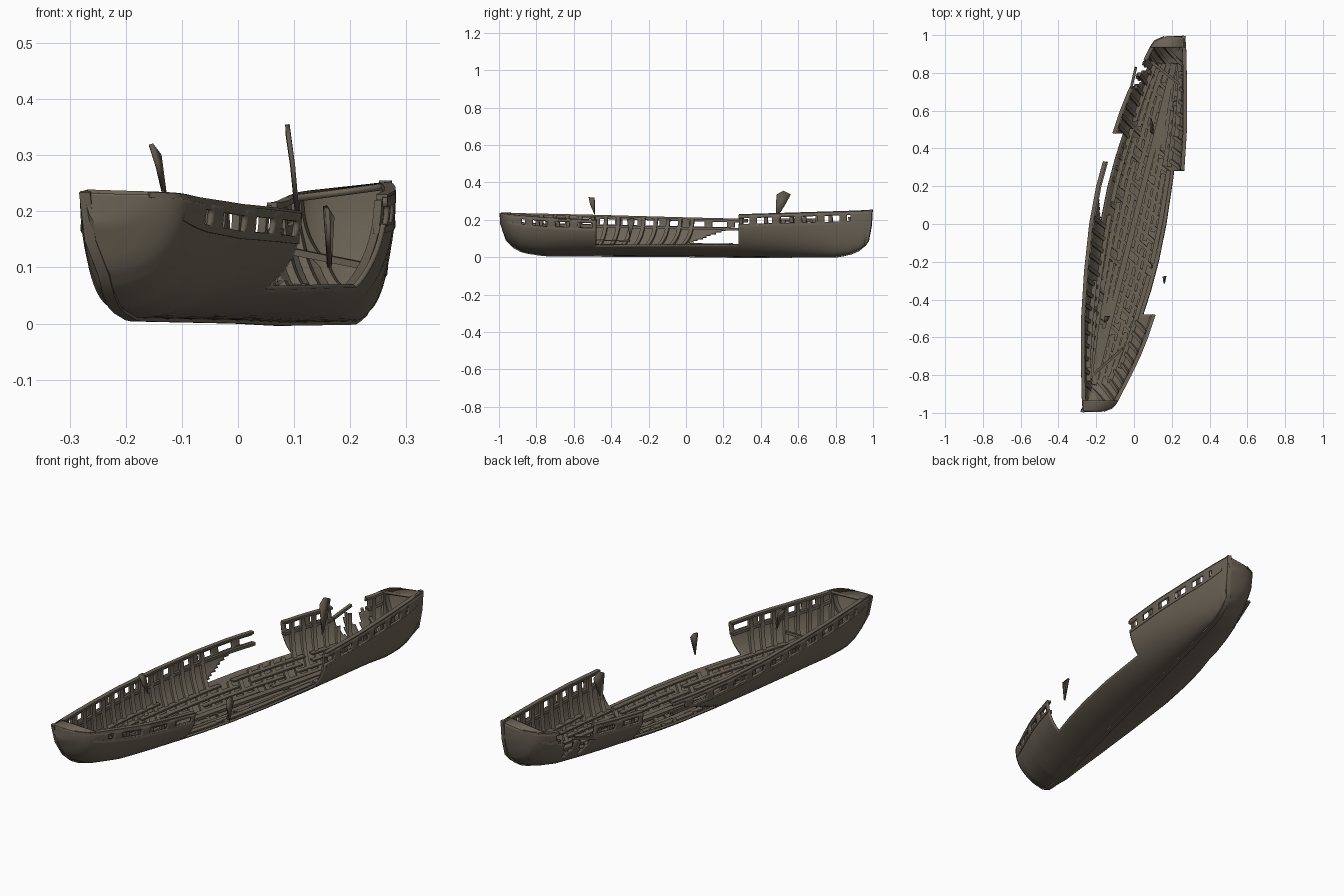
import bpy, bmesh, math, random
from mathutils import Vector

if "Cube" in bpy.data.objects:
    bpy.data.objects.remove(bpy.data.objects["Cube"])

random.seed(4)

def mat(name, c):
    m = bpy.data.materials.new(name)
    m.diffuse_color = (*c, 1)
    m.use_nodes = True
    m.node_tree.nodes["Principled BSDF"].inputs["Base Color"].default_value = m.diffuse_color
    return m

WOOD = mat("weathered wood", (0.15, 0.125, 0.093))
DARK = mat("dark wood", (0.115, 0.096, 0.072))

# Hull lines: port rim x by y (starboard is its half-turn image), keel height, rim heights
PORT = [(-.99, -.268), (-.9, -.273), (-.7, -.277), (-.5, -.276), (-.25, -.26), (0, -.233), (.2, -.196),
        (.35, -.155), (.48, -.11), (.6, -.07), (.7, -.03), (.8, .018), (.9, .07), (.94, .09),
        (.965, .108), (.98, .135), (.99, .175)]
KEELZ = [(-.99, .18), (-.96, .10), (-.93, .065), (-.87, .032), (-.75, .014), (0, .01), (.3, .006),
         (.8, .008), (.87, .02), (.94, .05), (.97, .09), (.99, .18)]
SHEER = {-1: [(-.99, .233), (-.5, .222), (0, .208), (.33, .2), (.7, .203), (.9, .212), (.99, .235)],
         1: [(-.99, .23), (-.9, .22), (-.75, .208), (-.48, .196), (.28, .225), (.99, .247)]}

def lerp(tab, y):
    if y <= tab[0][0]:
        return tab[0][1]
    for (a, p), (b, q) in zip(tab, tab[1:]):
        if y <= b:
            return p + (q - p) * (y - a) / (b - a)
    return tab[-1][1]

def rim(y, side):
    return lerp(PORT, y) if side < 0 else -lerp(PORT, -y)

def hull(y, side, zn, inset=0.0):
    """Point on the hull: side -1 port / +1 starboard, zn 0 keel .. 1 rim."""
    n = 2.15
    s = (1 - (1 - zn) ** n) ** (1 / n)
    kx, kz = .25 * y, lerp(KEELZ, y) + inset
    return Vector((kx + (rim(y, side) - side * inset - kx) * s, y, kz + (lerp(SHEER[side], y) - kz) * zn))

def lost(y, z, side):
    """True where the planking is broken away."""
    if side > 0:
        return -.48 < y < .28 and z > .064
    if z > .07 and 0 < y < .48:
        return y > .33 or z < .07 + .12 * y / .33
    return .72 < y < .87 and z > .12 + .05 * math.sin(y * 90)

def finish(name, bm, material, thick=0, angle=30):
    bmesh.ops.remove_doubles(bm, verts=bm.verts, dist=1e-5)
    bmesh.ops.recalc_face_normals(bm, faces=bm.faces)
    me = bpy.data.meshes.new(name)
    bm.to_mesh(me)
    bm.free()
    ob = bpy.data.objects.new(name, me)
    bpy.context.collection.objects.link(ob)
    me.materials.append(material)
    if thick:
        mod = ob.modifiers.new("thickness", "SOLIDIFY")
        mod.thickness, mod.offset = thick, 0
    bpy.context.view_layer.objects.active = ob
    ob.select_set(True)
    bpy.ops.object.shade_smooth_by_angle(angle=math.radians(angle))
    ob.select_set(False)
    return ob

def sweep(bm, pts, w, h, side=None):
    """Rectangular timber along a path."""
    rings = []
    for i, p in enumerate(pts):
        t = (pts[min(i + 1, len(pts) - 1)] - pts[max(i - 1, 0)]).normalized()
        s = Vector(side).normalized() if side else t.cross(Vector((0, 0, 1))).normalized()
        u = s.cross(t).normalized()
        rings.append([bm.verts.new(p + s * a * w / 2 + u * b * h / 2)
                      for a, b in ((-1, -1), (1, -1), (1, 1), (-1, 1))])
    for a, b in zip(rings, rings[1:]):
        for k in range(4):
            bm.faces.new((a[k], a[(k + 1) % 4], b[(k + 1) % 4], b[k]))
    bm.faces.new(rings[0])
    bm.faces.new(rings[-1][::-1])

def span(a, b, n):
    return [a + (b - a) * i / n for i in range(n + 1)]

# Planked shell with broken gaps and bulwark openings
YS = [-.99, -.985, -.98, -.97, -.96, -.95] + span(-.94, .94, 188) + [.95, .96, .97, .98, .985, .99]
ROWS = [1 - math.cos(a) for a in span(0, 1.31, 24)] + [.78, .82, .87, .92, 1]
bm = bmesh.new()
for side in (-1, 1):
    grid = [[bm.verts.new(hull(y, side, zn)) for zn in ROWS] for y in YS]
    for i in range(len(YS) - 1):
        for j in range(len(ROWS) - 1):
            q = (grid[i][j], grid[i + 1][j], grid[i + 1][j + 1], grid[i][j + 1])
            y = sum(v.co.y for v in q) / 4
            z = sum(v.co.z for v in q) / 4
            port_hole = abs(y) < .88 and .775 < ROWS[j] < .91 and (y + 2.02) % .12 < .08
            if not (lost(y, z, side) or port_hole):
                bm.faces.new(q)
for y in (YS[0], YS[-1]):      # blunt ends
    loop = [hull(y, -1, zn) for zn in ROWS[::-1]] + [hull(y, 1, zn) for zn in ROWS[1:]]
    bm.faces.new([bm.verts.new(p) for p in loop])
bmesh.ops.delete(bm, geom=[v for v in bm.verts if not v.link_faces], context="VERTS")
finish("hull_planking", bm, WOOD, .009)

# Cap rails, wales and inner stringers along the surviving sides
KEPT = [(-1, -.985, .33), (-1, .48, .72), (-1, .87, .985), (1, -.985, -.48), (1, .285, .985)]
rails, wales = bmesh.new(), bmesh.new()
for side, a, b in KEPT:
    ys = span(a, b, max(4, int((b - a) * 60)))
    sweep(rails, [hull(y, side, 1, .006) for y in ys], .02, .01)
    wy = [y for y in ys if abs(y) < .96]
    sweep(wales, [hull(y, side, .74, -.002) for y in wy], .008, .012)
    sweep(wales, [hull(y, side, .72, .010) for y in wy], .012, .014)
finish("cap_rails", rails, WOOD)
finish("wales", wales, WOOD)

# Crescent breasthooks closing the rim at both ends
bm = bmesh.new()
for e in (-1, 1):
    ys = [e * v for v in span(.935, .99, 8)]
    for a, b in zip(ys, ys[1:]):
        bm.faces.new([bm.verts.new(hull(y, s, 1)) for y, s in ((a, -1), (a, 1), (b, 1), (b, -1))])
finish("breasthooks", bm, WOOD, .012)

# Keel with rising stem and stern posts
bm = bmesh.new()
path = [Vector((-.272, -.99, .235)), Vector((-.262, -.975, .15))]
path += [Vector((.25 * y, y, lerp(KEELZ, y) - .003)) for y in span(-.955, .955, 50)]
path += [Vector((.255, .97, .09)), Vector((.261, .985, .17)), Vector((.263, .99, .255))]
sweep(bm, path, .02, .014, (.97, -.24, 0))
finish("keel_and_posts", bm, WOOD)

# Slanted frames inside, broken where the planking is broken
bm = bmesh.new()
for y0 in span(-.88, .88, 30):
    for side in (-1, 1):
        run = []
        for zn in ROWS[:-1:2] + [.97]:
            p = hull(y0, side, zn)
            y = max(-.95, min(.95, y0 - .7 * (p.x - .25 * y0)))
            p = hull(y, side, zn, .011)
            if lost(y, p.z, side):
                break
            run.append(p)
        if len(run) > 2:
            sweep(bm, run, .02, .014, (.25, .97, 0))
finish("frames", bm, WOOD)

# Ceiling planks running lengthwise over the floor
bm = bmesh.new()
for side in (-1, 1):
    for k, zn in enumerate((.012, .05, .11, .2, .32)):
        y = -.85 + random.random() * .1
        while y < .75:
            e = min(y + random.uniform(.25, .5), .85)
            pts = [hull(v, side, zn, .016) for v in span(y, e, 10)]
            if not any(lost(p.y, p.z, side) for p in pts):
                sweep(bm, pts, .024, .007)
            y = e + random.uniform(.02, .08)
sweep(bm, [Vector((.25 * y, y, lerp(KEELZ, y) + .02)) for y in span(-.85, .85, 30)], .03, .014)
finish("ceiling_planks", bm, WOOD)

# Fallen beams near the ends
bm = bmesh.new()
for a, b in (((-.22, -.80, .05), (-.06, -.66, .13)), ((.24, .74, .10), (.09, .86, .13)),
             ((-.02, .70, .14), (.01, .83, .18))):
    sweep(bm, [Vector(a), Vector(b)], .014, .012)
finish("fallen_beams", bm, WOOD)

# Loose pointed splinters standing above the wreck
def splinter(name, pts):
    bm = bmesh.new()
    bm.faces.new([bm.verts.new(p) for p in pts])
    finish(name, bm, DARK, .008)

splinter("port_splinter", [(-.13, -.488, .225), (-.14, -.488, .30), (-.155, -.49, .318), (-.155, -.52, .32),
                           (-.143, -.512, .28)])
splinter("stern_splinter", [(.105, .48, .2), (.098, .48, .28), (.09, .485, .335), (.088, .52, .355),
                            (.089, .56, .335), (.097, .53, .28)])
splinter("starboard_splinter", [(.163, -.30, .1), (.168, -.275, .19), (.155, -.28, .21), (.16, -.315, .2)])
